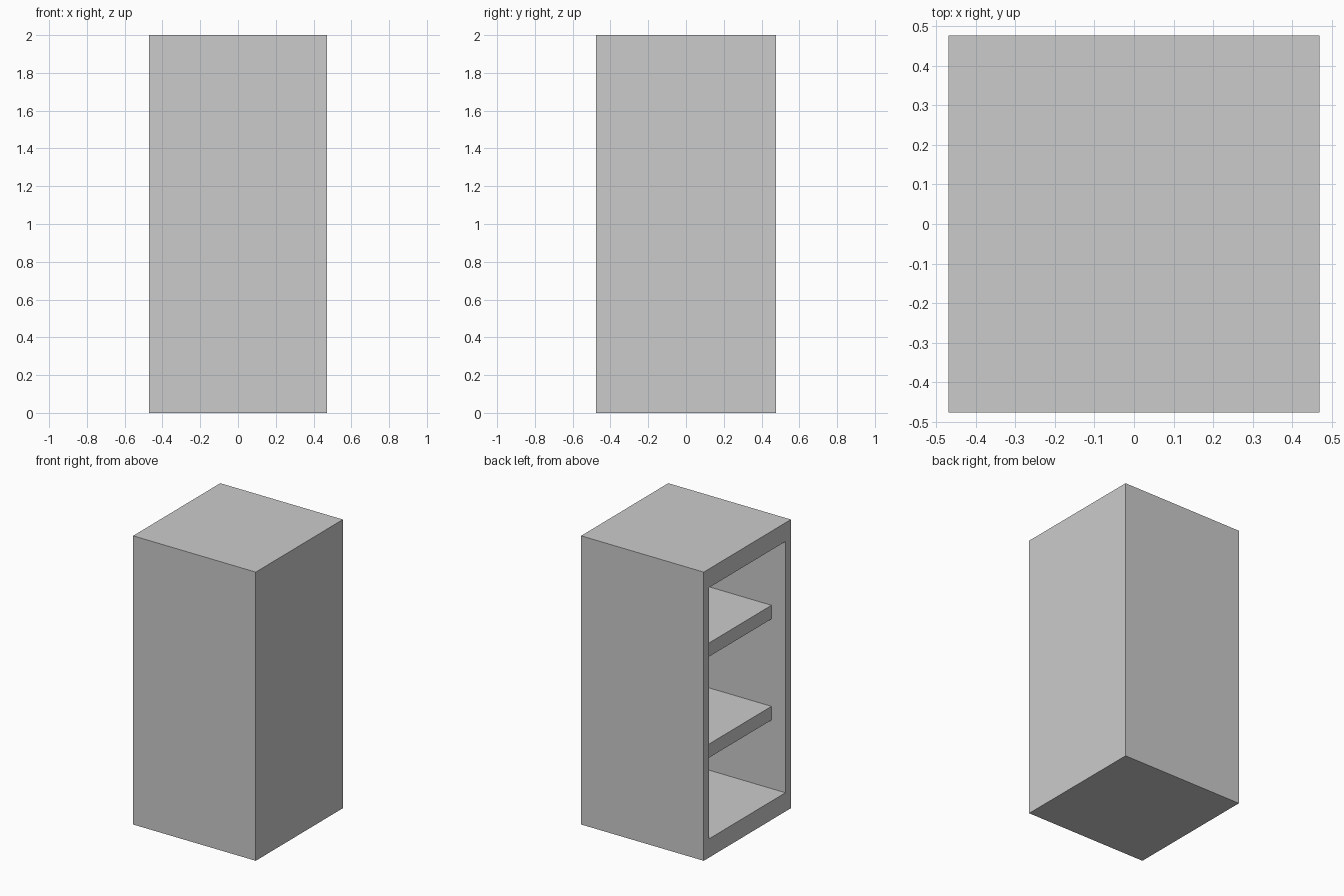
import bpy, bmesh
from mathutils import Vector

if "Cube" in bpy.data.objects:
    bpy.data.objects.remove(bpy.data.objects["Cube"])

HX, HY, H = 0.47, 0.477, 2.0      # half width, half depth, height
SIDE, CAP, BACK = 0.06, 0.13, 0.06  # wall thicknesses


def add_mesh(name, bm):
    bmesh.ops.recalc_face_normals(bm, faces=bm.faces)
    mesh = bpy.data.meshes.new(name)
    bm.to_mesh(mesh)
    bm.free()
    obj = bpy.data.objects.new(name, mesh)
    bpy.context.collection.objects.link(obj)
    return obj


def box_bmesh(lo, hi):
    lo, hi = Vector(lo), Vector(hi)
    bm = bmesh.new()
    bmesh.ops.create_cube(bm, size=1)
    bmesh.ops.scale(bm, vec=hi - lo, verts=bm.verts)
    bmesh.ops.translate(bm, vec=(lo + hi) / 2, verts=bm.verts)
    return bm


# Cabinet body: solid block with a recess pushed in from the left side
bm = box_bmesh((-HX, -HY, 0), (HX, HY, H))
opening = min(bm.faces, key=lambda f: f.calc_center_median().x)
bmesh.ops.inset_individual(bm, faces=[opening], thickness=0.03)
for v in opening.verts:
    v.co.y = (HY - SIDE) * (1 if v.co.y > 0 else -1)
    v.co.z = H - CAP if v.co.z > H / 2 else CAP
recess = bmesh.ops.extrude_discrete_faces(bm, faces=[opening])["faces"][0]
for v in recess.verts:
    v.co.x = HX - BACK
add_mesh("cabinet_body", bm)

# Two shelves, set back from the opening
for name, top in (("lower_shelf", 0.70), ("upper_shelf", 1.40)):
    add_mesh(name, box_bmesh((-HX + 0.107, -HY + SIDE, top - 0.095),
                             (HX - BACK, HY - SIDE, top)))
